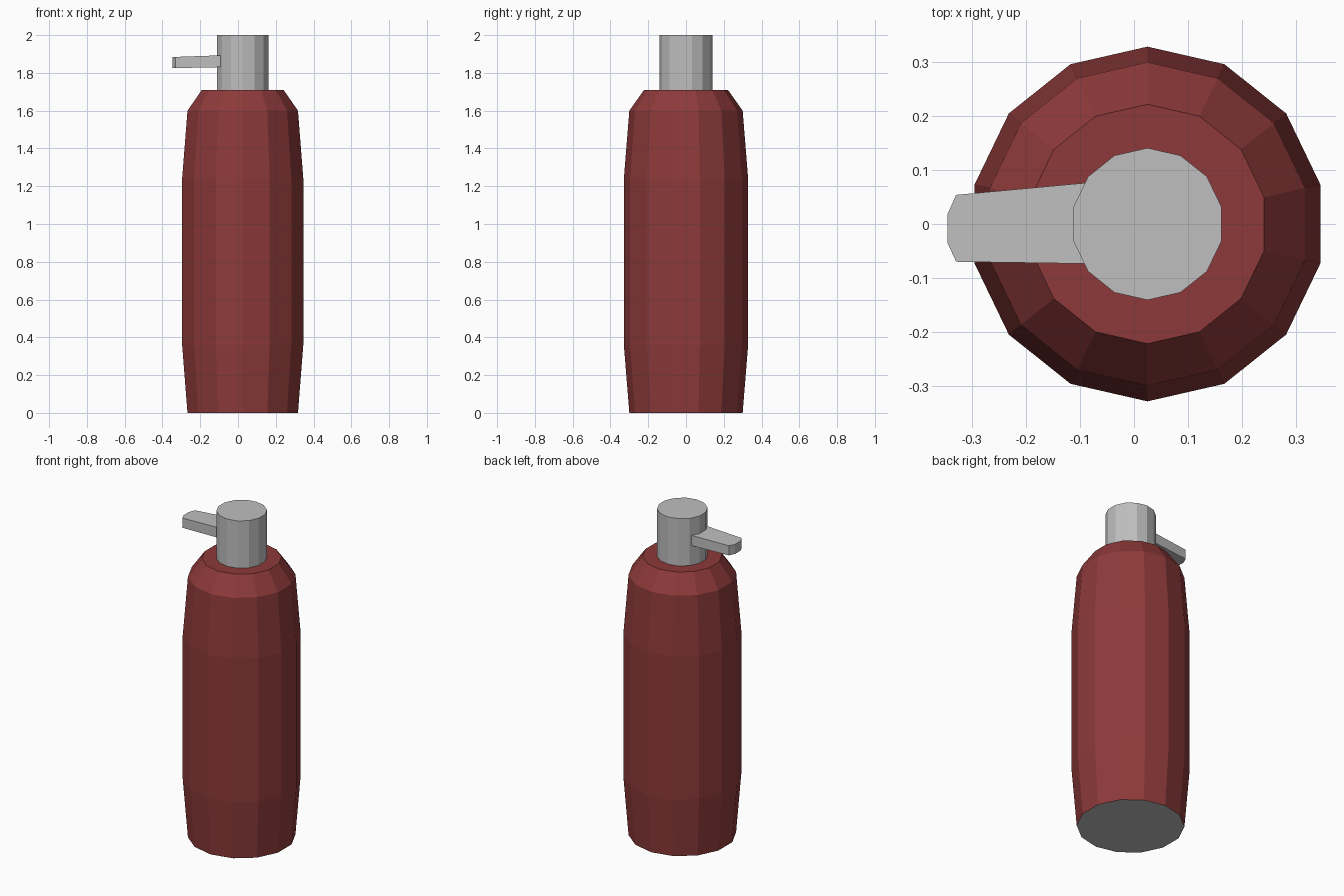
import bpy, bmesh, math

if "Cube" in bpy.data.objects:
    bpy.data.objects.remove(bpy.data.objects["Cube"])

SIDES = 14
CX = 0.025  # axis of the bottle


def material(name, rgb):
    m = bpy.data.materials.new(name)
    m.diffuse_color = (*rgb, 1)
    m.use_nodes = True
    m.node_tree.nodes["Principled BSDF"].inputs["Base Color"].default_value = m.diffuse_color
    return m


red = material("dark red", (0.27, 0.042, 0.042))
grey = material("light grey", (0.52, 0.52, 0.52))


def finish(name, bm, mats):
    bmesh.ops.recalc_face_normals(bm, faces=bm.faces)
    me = bpy.data.meshes.new(name)
    bm.to_mesh(me)
    bm.free()
    for m in mats:
        me.materials.append(m)
    ob = bpy.data.objects.new(name, me)
    bpy.context.collection.objects.link(ob)
    return ob


def lathe(name, profile, mats):
    """Closed, flat-faced turned solid from (radius, z) pairs."""
    bm = bmesh.new()
    rings = []
    for r, z in profile:
        angles = [math.pi / 2 + 2 * math.pi * i / SIDES for i in range(SIDES)]
        rings.append([bm.verts.new((CX + r * math.cos(a), r * math.sin(a), z))
                      for a in angles])
    for lo, hi in zip(rings, rings[1:]):
        for i in range(SIDES):
            j = (i + 1) % SIDES
            bm.faces.new((lo[i], lo[j], hi[j], hi[i]))
    bm.faces.new(rings[0])
    bm.faces.new(rings[-1])
    return finish(name, bm, mats)


# Bottle body, with a grey underside
body = lathe("bottle_body", [(0.30, 0), (0.329, 0.36), (0.329, 1.24),
                             (0.30, 1.60), (0.222, 1.71)], [red, grey])
for p in body.data.polygons:
    if p.normal.z < -0.9:
        p.material_index = 1

# Pump neck
lathe("pump_neck", [(0.141, 1.70), (0.141, 2.0)], [grey])

# Spout: tapered outline with clipped corners, slightly thinner at the tip
outline = [(-0.06, 0.079), (-0.33, 0.054), (-0.346, 0.018),
           (-0.346, -0.035), (-0.33, -0.07), (-0.06, -0.074)]
bm = bmesh.new()
top, bottom = [], []
for x, y in outline:
    t = (x + 0.346) / 0.286
    top.append(bm.verts.new((x, y, 1.884 + 0.010 * t)))
    bottom.append(bm.verts.new((x, y, 1.825 + 0.006 * t)))
bm.faces.new(top)
bm.faces.new(bottom)
for i in range(len(outline)):
    j = (i + 1) % len(outline)
    bm.faces.new((top[i], top[j], bottom[j], bottom[i]))
finish("spout", bm, [grey])
